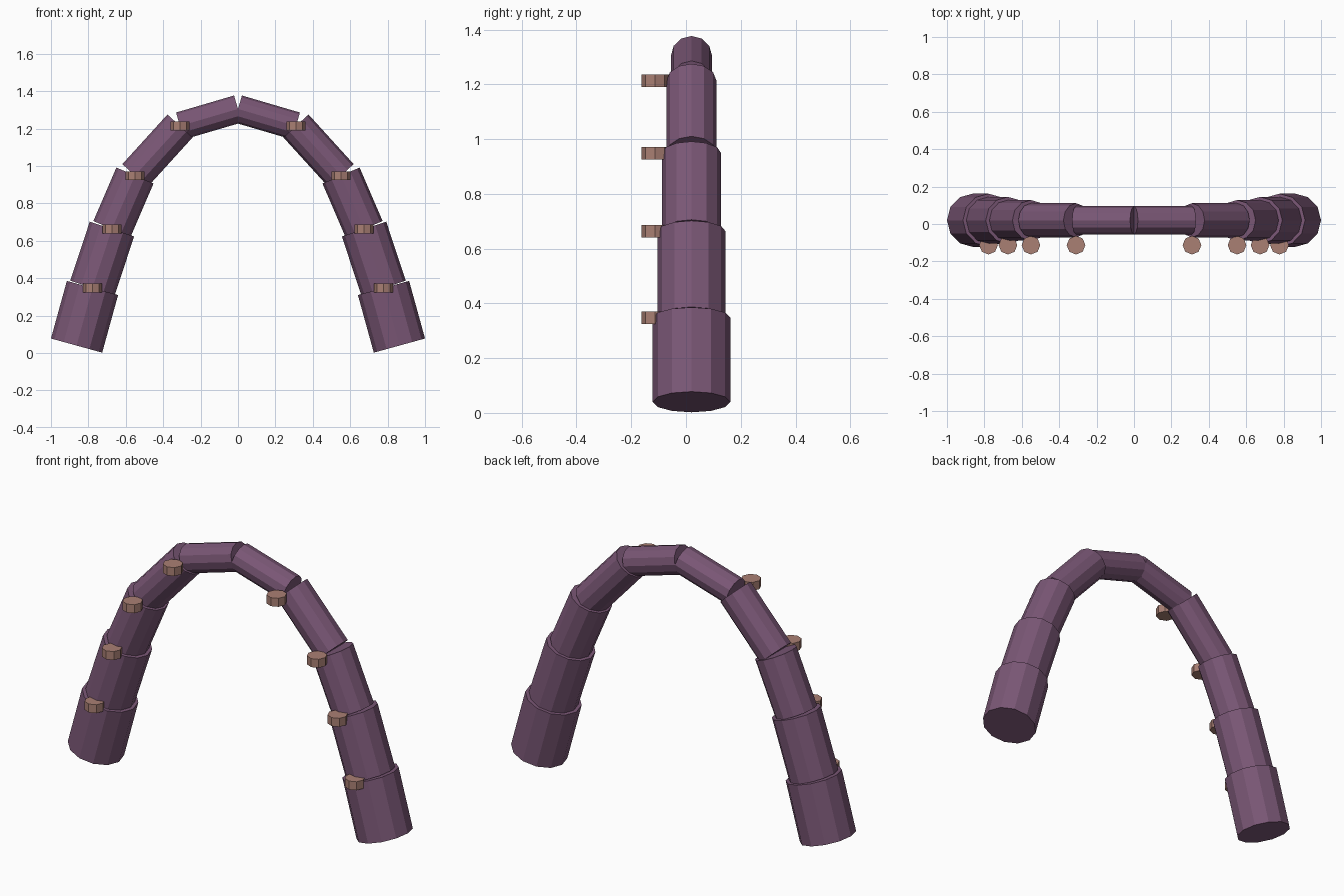
import bpy
import math
from mathutils import Vector, Matrix

cube = bpy.data.objects.get("Cube")
if cube:
    bpy.data.objects.remove(cube, do_unlink=True)


def make_material(name, colour):
    mat = bpy.data.materials.new(name)
    mat.use_nodes = True
    mat.diffuse_color = (*colour, 1)
    bsdf = next(n for n in mat.node_tree.nodes if n.type == 'BSDF_PRINCIPLED')
    bsdf.inputs["Base Color"].default_value = (*colour, 1)
    return mat


purple = make_material("dusty purple", (0.195, 0.095, 0.18))
clay = make_material("pinkish clay", (0.40, 0.215, 0.175))


def cylinder_between(name, start, end, radius, sides, mat):
    """Flat-sided cylinder whose axis runs from start to end in the xz plane."""
    axis = end - start
    bpy.ops.mesh.primitive_cylinder_add(vertices=sides, radius=radius, depth=axis.length)
    obj = bpy.context.object
    obj.name = name
    tilt = math.atan2(axis.x, axis.z)
    obj.matrix_world = Matrix.Translation((start + end) / 2) @ Matrix.Rotation(tilt, 4, 'Y')
    obj.data.materials.append(mat)
    return obj


ARCH_Y = 0.02
KNOB_Y = -0.113
# Joints of one half of the arch, from foot to crown
joints = [Vector((x, ARCH_Y, z)) for x, z in
          [(0.863, 0.04), (0.778, 0.348), (0.674, 0.663),
           (0.551, 0.949), (0.31, 1.214), (0, 1.305)]]
radii = [0.142, 0.125, 0.108, 0.091, 0.075]

for side, sign in (("left", 1), ("right", -1)):
    points = [Vector((p.x * sign, p.y, p.z)) for p in joints]
    # Tapering arch segments
    for i, radius in enumerate(radii):
        cylinder_between(f"{side}_arch_segment_{i + 1}", points[i], points[i + 1],
                         radius, 12, purple)
    # Small upright knobs on the front of each joint
    for i, p in enumerate(points[1:-1]):
        centre = Vector((p.x, KNOB_Y, p.z))
        half = Vector((0, 0, 0.023))
        cylinder_between(f"{side}_knob_{i + 1}", centre - half, centre + half,
                         0.05, 8, clay)
